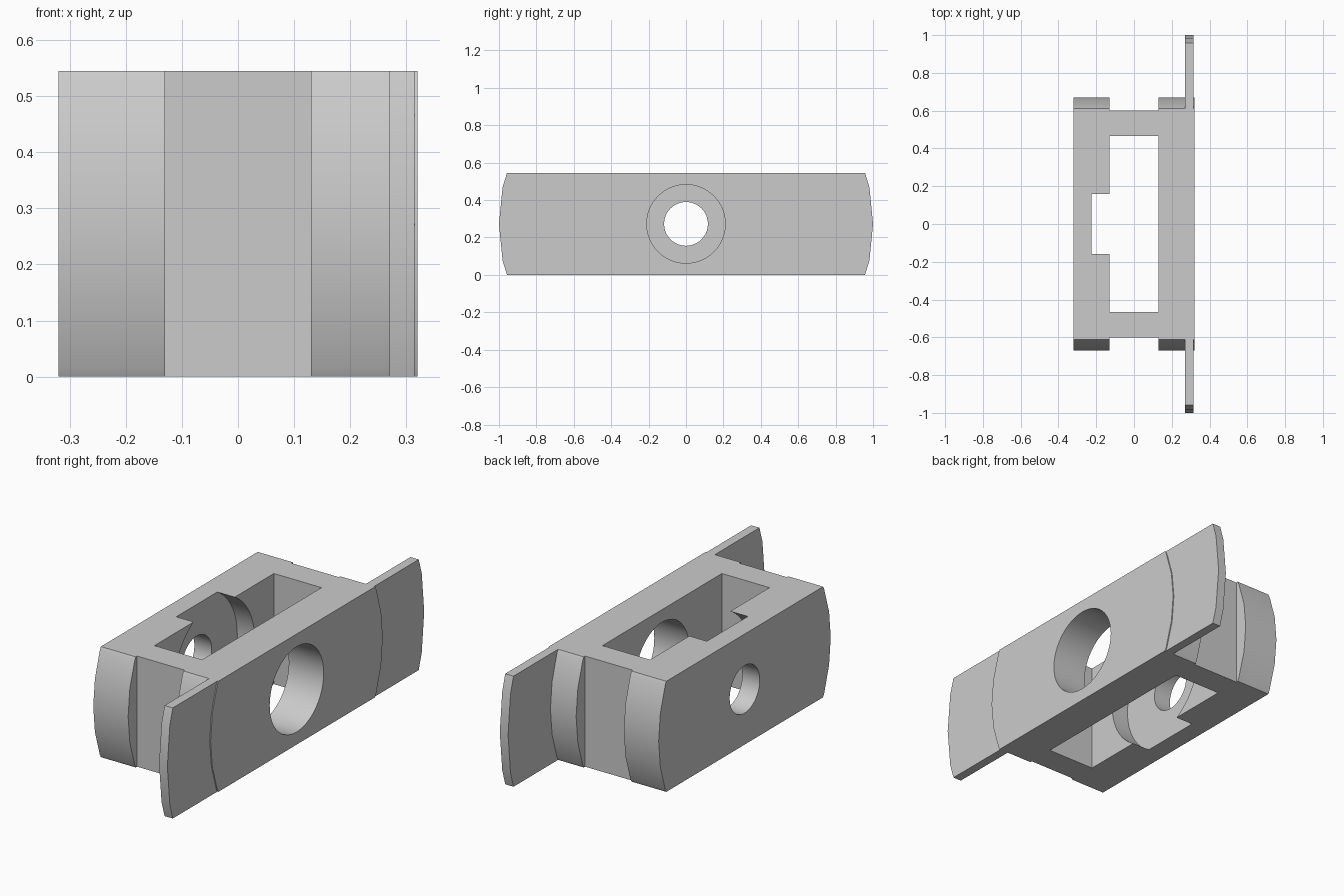
import bpy
import math

cube = bpy.data.objects.get("Cube")
if cube:
    bpy.data.objects.remove(cube, do_unlink=True)

HEIGHT = 0.545
MID = HEIGHT / 2

grey = bpy.data.materials.new("light grey")
grey.use_nodes = True
grey.diffuse_color = (0.6, 0.6, 0.6, 1)
grey.node_tree.nodes["Principled BSDF"].inputs["Base Color"].default_value = (0.6, 0.6, 0.6, 1)


def box(name, x0, x1, half_y, z0=0.0, z1=HEIGHT):
    bpy.ops.mesh.primitive_cube_add(size=1, location=((x0 + x1) / 2, 0, (z0 + z1) / 2))
    obj = bpy.context.object
    obj.name = name
    obj.scale = (x1 - x0, 2 * half_y, z1 - z0)
    bpy.ops.object.transform_apply(location=True, rotation=True, scale=True)
    return obj


def disc(name, x0, x1, radius, sides=64):
    bpy.ops.mesh.primitive_cylinder_add(
        vertices=sides, radius=radius, depth=x1 - x0,
        location=((x0 + x1) / 2, 0, MID), rotation=(0, math.pi / 2, 0))
    obj = bpy.context.object
    obj.name = name
    bpy.ops.object.transform_apply(location=True, rotation=True, scale=True)
    return obj


def combine(target, tool, operation):
    mod = target.modifiers.new(tool.name, 'BOOLEAN')
    mod.operation = operation
    mod.solver = 'EXACT'
    mod.object = tool
    bpy.context.view_layer.objects.active = target
    bpy.ops.object.modifier_apply(modifier=mod.name)
    bpy.data.objects.remove(tool, do_unlink=True)


def round_ended_bar(name, x0, x1, radius):
    """Slice of a large disc, trimmed to the part height."""
    bar = disc(name, x0, x1, radius, 32)
    combine(bar, box("trim", x0 - 0.1, x1 + 0.1, 1.2), 'INTERSECT')
    return bar


# Bridge between the side walls, side walls with bowed ends, long flange plate
housing = box("latch_housing", -0.2, 0.2, 0.6)
combine(housing, round_ended_bar("back_wall", -0.32, -0.13, 0.67), 'UNION')
combine(housing, round_ended_bar("flange_wall", 0.13, 0.32, 0.67), 'UNION')
combine(housing, round_ended_bar("flange_plate", 0.27, 0.315, 1.0), 'UNION')

# Central slot, wide bore, washer recess and small bore
combine(housing, box("slot", -0.13, 0.13, 0.465, -0.1, HEIGHT + 0.1), 'DIFFERENCE')
combine(housing, disc("wide_bore", 0, 0.5, 0.21), 'DIFFERENCE')
combine(housing, disc("washer_recess", -0.225, 0, 0.316), 'DIFFERENCE')
combine(housing, disc("small_bore", -0.5, 0, 0.117), 'DIFFERENCE')

housing.data.materials.clear()
housing.data.materials.append(grey)
for face in housing.data.polygons:
    face.material_index = 0
bpy.ops.object.select_all(action='DESELECT')
housing.select_set(True)
bpy.context.view_layer.objects.active = housing
bpy.ops.object.shade_smooth_by_angle(angle=math.radians(25))
